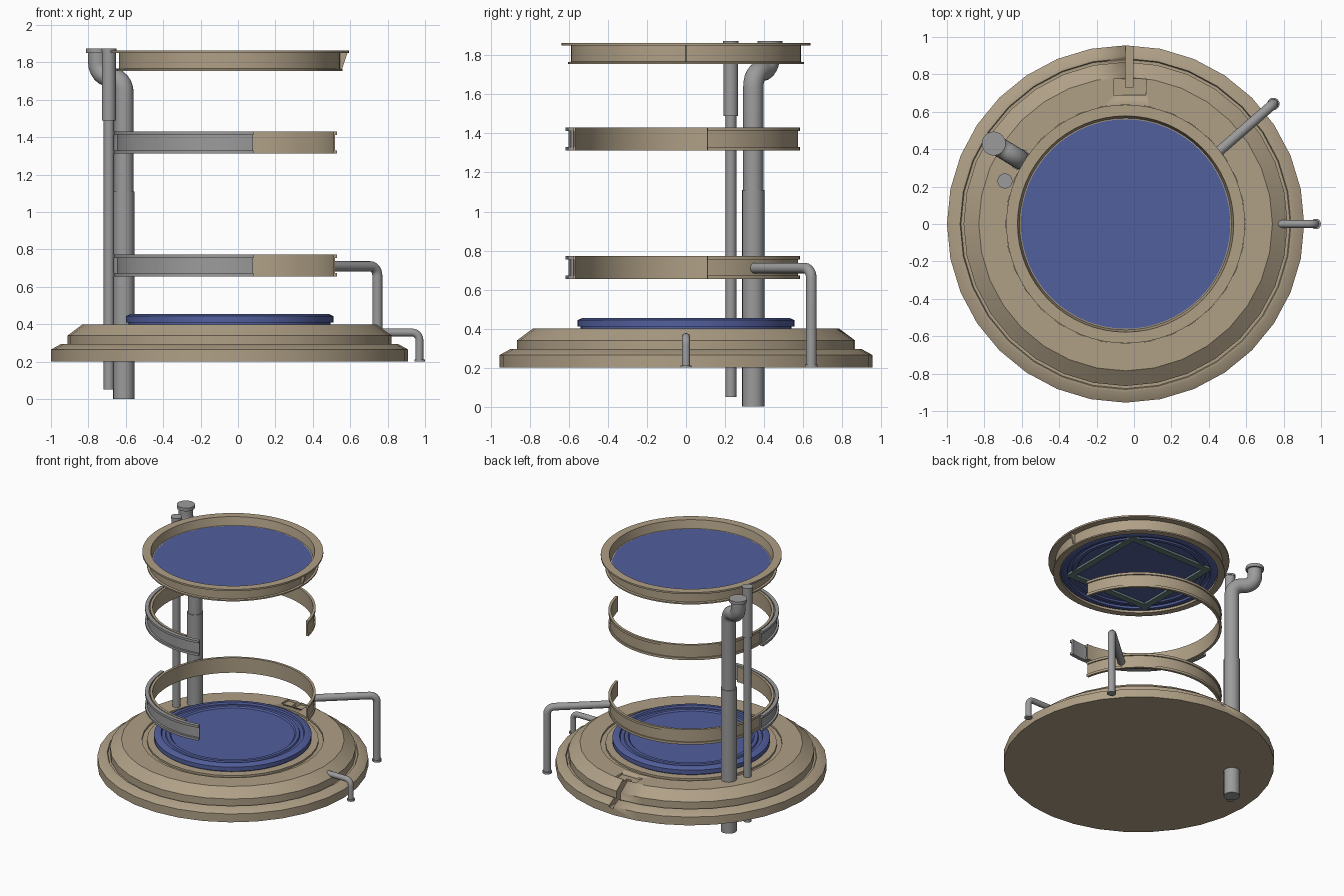
import bpy, bmesh, math
from mathutils import Vector

cube = bpy.data.objects.get("Cube")
if cube:
    bpy.data.objects.remove(cube, do_unlink=True)

CX = -0.045  # axis of the round parts


def material(name, rgb):
    m = bpy.data.materials.new(name)
    m.use_nodes = True
    m.diffuse_color = (*rgb, 1)
    m.node_tree.nodes["Principled BSDF"].inputs["Base Color"].default_value = (*rgb, 1)
    return m


BEIGE = material("warm beige", (0.43, 0.35, 0.24))
GREY = material("pipe grey", (0.33, 0.33, 0.33))
BLUE = material("deep blue", (0.085, 0.115, 0.34))
GREEN = material("grey green", (0.13, 0.21, 0.20))


def finish(name, bm, mat):
    bmesh.ops.recalc_face_normals(bm, faces=bm.faces)
    me = bpy.data.meshes.new(name)
    bm.to_mesh(me)
    bm.free()
    me.materials.append(mat)
    ob = bpy.data.objects.new(name, me)
    bpy.context.collection.objects.link(ob)
    bpy.ops.object.select_all(action="DESELECT")
    ob.select_set(True)
    bpy.context.view_layer.objects.active = ob
    bpy.ops.object.shade_smooth_by_angle(angle=math.radians(30))
    return ob


def revolve(name, profile, mat, steps=64, start=0, end=360):
    """Spin a closed (radius, height) outline about the main axis."""
    bm = bmesh.new()
    full = end - start == 360
    rings = []
    for i in range(steps if full else steps + 1):
        a = math.radians(start + (end - start) * i / steps)
        c, s = math.cos(a), math.sin(a)
        rings.append([bm.verts.new((CX + r * c, r * s, z)) for r, z in profile])
    n = len(profile)
    for i in range(steps):
        p, q = rings[i], rings[(i + 1) % len(rings)]
        for j in range(n):
            k = (j + 1) % n
            bm.faces.new((p[j], p[k], q[k], q[j]))
    if not full:
        bm.faces.new(rings[0])
        bm.faces.new(rings[-1])
    bmesh.ops.remove_doubles(bm, verts=bm.verts, dist=1e-5)
    return finish(name, bm, mat)


def box(name, lo, hi, mat):
    bm = bmesh.new()
    bmesh.ops.create_cube(bm, size=1)
    for v in bm.verts:
        v.co = [l + (h - l) * (c + 0.5) for l, h, c in zip(lo, hi, v.co)]
    return finish(name, bm, mat)


def rod(name, x, y, z0, z1, r, mat=GREY):
    bm = bmesh.new()
    bmesh.ops.create_cone(bm, cap_ends=True, segments=24, radius1=r, radius2=r, depth=z1 - z0)
    bmesh.ops.translate(bm, verts=bm.verts, vec=(x, y, (z0 + z1) / 2))
    return finish(name, bm, mat)


def bent_pipe(name, corners, r, bend, sides=20):
    """Sweep a circle along a path lying in one upright plane, rounding its corners."""
    pts = [Vector(c) for c in corners]
    path = [pts[0]]
    for a, b, c in zip(pts, pts[1:], pts[2:]):
        u, w = (a - b).normalized(), (c - b).normalized()
        centre = b + (u + w) * bend
        for i in range(7):
            t = math.radians(15 * i)
            path.append(centre - w * bend * math.cos(t) - u * bend * math.sin(t))
    path.append(pts[-1])
    clean = [path[0]]
    for p in path[1:]:
        if (p - clean[-1]).length > 1e-4:
            clean.append(p)
    flat = Vector((pts[-1].x - pts[0].x, pts[-1].y - pts[0].y, 0)).normalized()
    side = flat.cross(Vector((0, 0, 1)))
    bm = bmesh.new()
    rings = []
    for i, p in enumerate(clean):
        t = (clean[min(i + 1, len(clean) - 1)] - clean[max(i - 1, 0)]).normalized()
        up = t.cross(side)
        rings.append([bm.verts.new(p + side * r * math.cos(a) + up * r * math.sin(a))
                      for a in (2 * math.pi * k / sides for k in range(sides))])
    for p, q in zip(rings, rings[1:]):
        for k in range(sides):
            m = (k + 1) % sides
            bm.faces.new((p[k], p[m], q[m], q[k]))
    bm.faces.new(rings[0])
    bm.faces.new(rings[-1])
    return finish(name, bm, GREY)


# Stepped base with a shallow ring groove
base = revolve("base", [
    (0, 0.2), (0.955, 0.2), (0.955, 0.265), (0.9, 0.295), (0.885, 0.295),
    (0.88, 0.285), (0.866, 0.285), (0.866, 0.34), (0.785, 0.4), (0.64, 0.4),
    (0.64, 0.385), (0.605, 0.385), (0.605, 0.4), (0, 0.4)], BEIGE, 32)

# Drain slot and latch recess at the back of the base
cutters = [
    box("slot_cutter", (CX, 0.73, 0.25), (CX + 0.04, 1.1, 0.6), BEIGE),
    box("latch_cutter", (-0.11, 0.69, 0.385), (0.065, 0.775, 0.6), BEIGE)]
for cutter in cutters:
    mod = base.modifiers.new(cutter.name, "BOOLEAN")
    mod.operation = "DIFFERENCE"
    mod.solver = "EXACT"
    mod.object = cutter
bpy.context.view_layer.objects.active = base
for cutter in cutters:
    bpy.ops.object.modifier_apply(modifier=cutter.name)
    bpy.data.objects.remove(cutter, do_unlink=True)

# Lower disc with ringed top, upper disc with ringed underside
RINGS = [(0.555, 0.012), (0.53, 0), (0.505, 0), (0.5, 0.014), (0.475, 0.014),
         (0.47, 0.004), (0.445, 0.004), (0.435, 0.014), (0, 0.014)]
revolve("lower_disc", [(0, 0.395), (0.54, 0.395), (0.54, 0.41), (0.555, 0.41)]
        + [(r, 0.455 - d) for r, d in RINGS], BLUE)
revolve("upper_disc", [(0, 1.8), (0.56, 1.8)] + [(r, 1.76 + d) for r, d in RINGS], BLUE)

# Square frame under the upper disc
F, W = 0.34, 0.025
for s, tag in ((-1, "a"), (1, "b")):
    box("frame_bar_x_" + tag, (CX - F - W, s * F - W, 1.757),
        (CX + F + W, s * F + W, 1.778), GREEN)
    box("frame_bar_y_" + tag, (CX + s * F - W, -F + W, 1.757),
        (CX + s * F + W, F - W, 1.778), GREEN)

# Flanged top ring and its gusset
revolve("top_ring", [
    (0.556, 1.755), (0.605, 1.755), (0.605, 1.765), (0.59, 1.768), (0.59, 1.85),
    (0.638, 1.85), (0.638, 1.863), (0.578, 1.863), (0.566, 1.8), (0.556, 1.8)], BEIGE)
bm = bmesh.new()
for y in (-0.005, 0.005):
    bm.faces.new([bm.verts.new((CX + r, y, z))
                  for r, z in ((0.588, 1.768), (0.603, 1.768), (0.63, 1.85), (0.588, 1.85))])
bmesh.ops.bridge_loops(bm, edges=bm.edges[:])
finish("ring_gusset", bm, BEIGE)


# Two open bands, each with a grey outer channel
def channel(inner, wall, lip, z0, z1):
    t = 0.018
    return [(inner, z0), (lip, z0), (lip, z0 + t), (wall, z0 + t),
            (wall, z1 - t), (lip, z1 - t), (lip, z1), (inner, z1)]


for tag, z0, z1 in (("lower", 0.655, 0.772), ("upper", 1.312, 1.43)):
    revolve(tag + "_band", channel(0.565, 0.575, 0.584, z0, z1), BEIGE, 56, 11, 270)
    revolve(tag + "_band_cover", channel(0.59, 0.603, 0.618, z0, z1), GREY, 24, 180, 282)

# Main riser with an offset elbow and collar
rod("riser_sleeve", -0.61, 0.345, 0, 1.11, 0.057)
bent_pipe("riser_elbow", [(-0.61, 0.345, 1.1), (-0.61, 0.345, 1.72),
                          (-0.75, 0.43, 1.72), (-0.75, 0.43, 1.86)], 0.052, 0.08)
rod("riser_collar", -0.75, 0.43, 1.85, 1.875, 0.064)

# Thin riser
rod("thin_riser", -0.69, 0.23, 0.05, 1.5, 0.028)
rod("thin_riser_sleeve", -0.69, 0.23, 1.49, 1.865, 0.037)
rod("thin_riser_cap", -0.69, 0.23, 1.86, 1.875, 0.04)

# Bent outlet pipes with foot collars
bent_pipe("tall_outlet", [(0.41, 0.35, 0.71), (0.745, 0.642, 0.71), (0.745, 0.642, 0.2)],
          0.027, 0.05)
rod("tall_outlet_foot", 0.745, 0.642, 0.2, 0.215, 0.033)
bent_pipe("short_outlet", [(0.72, 0, 0.356), (0.97, 0, 0.356), (0.97, 0, 0.2)], 0.021, 0.04)
rod("short_outlet_foot", 0.972, 0, 0.2, 0.212, 0.028)
